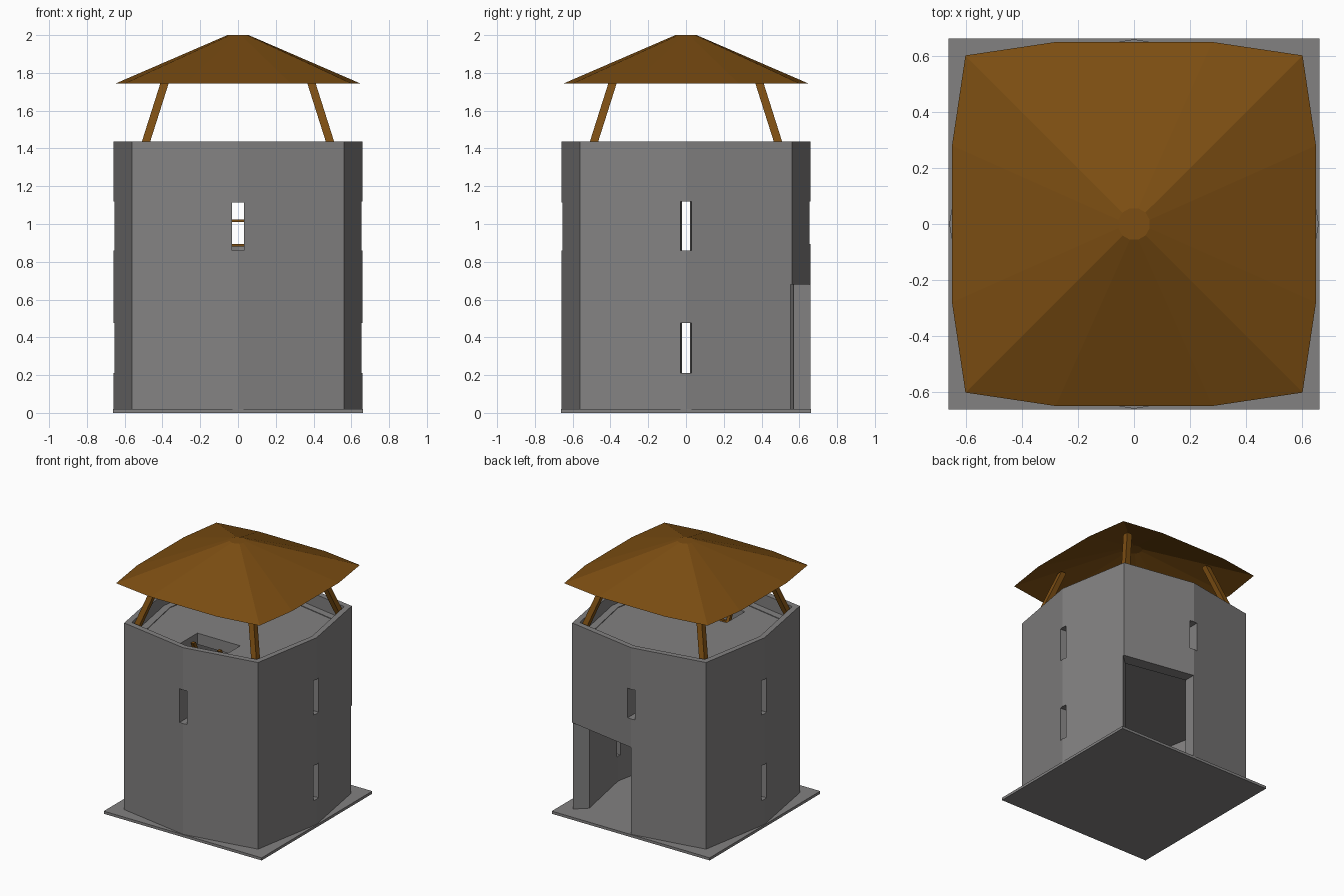
import bpy, bmesh, math
from mathutils import Vector

if "Cube" in bpy.data.objects:
    bpy.data.objects.remove(bpy.data.objects["Cube"])


def material(name, rgb):
    m = bpy.data.materials.new(name)
    m.diffuse_color = (*rgb, 1)
    m.use_nodes = True
    m.node_tree.nodes["Principled BSDF"].inputs["Base Color"].default_value = m.diffuse_color
    return m


STONE = material("grey stone", (0.225, 0.22, 0.22))
WOOD = material("brown wood", (0.20, 0.075, 0.006))


def finish(name, bm, mat, helper=False):
    bmesh.ops.recalc_face_normals(bm, faces=bm.faces)
    me = bpy.data.meshes.new(name)
    bm.to_mesh(me)
    bm.free()
    ob = bpy.data.objects.new(name, me)
    bpy.context.collection.objects.link(ob)
    me.materials.append(mat)
    if helper:
        ob.hide_render = True
        ob.hide_viewport = True
    return ob


def loft(bm, lower, upper):
    """Closed solid between two matching loops of 3D points."""
    a = [bm.verts.new(p) for p in lower]
    b = [bm.verts.new(p) for p in upper]
    n = len(a)
    for i in range(n):
        j = (i + 1) % n
        bm.faces.new((a[i], a[j], b[j], b[i]))
    bm.faces.new(a[::-1])
    bm.faces.new(b)


def prism(bm, pts, z0, z1):
    loft(bm, [(x, y, z0) for x, y in pts], [(x, y, z1) for x, y in pts])


def rect(x0, x1, y0, y1):
    return [(x0, y0), (x1, y0), (x1, y1), (x0, y1)]


def plan(inset=0.0):
    """Bulging square plan: four corners and four mid points."""
    c, m = 0.562 - inset * 0.93, 0.66 - inset
    return [(m, 0), (c, c), (0, m), (-c, c), (-m, 0), (-c, -c), (0, -m), (c, -c)]


def ring(bm, inset, z0, z1):
    loops = [[bm.verts.new((x, y, z)) for x, y in plan(i)]
             for i, z in ((0, z0), (0, z1), (inset, z1), (inset, z0))]
    for k in range(4):
        a, b = loops[k], loops[(k + 1) % 4]
        for i in range(8):
            j = (i + 1) % 8
            bm.faces.new((a[i], a[j], b[j], b[i]))


def beam(bm, p, q, wx, wy):
    """Beam with level ends between two points."""
    off = [(-wx, -wy), (wx, -wy), (wx, wy), (-wx, wy)]
    loft(bm, [(p[0] + x, p[1] + y, p[2]) for x, y in off],
         [(q[0] + x, q[1] + y, q[2]) for x, y in off])


def cut(ob, cutter):
    mod = ob.modifiers.new("cut", "BOOLEAN")
    mod.operation = "DIFFERENCE"
    mod.solver = "EXACT"
    mod.object = cutter


# Base slab
bm = bmesh.new()
prism(bm, rect(-0.663, 0.663, -0.663, 0.663), 0, 0.02)
finish("base_slab", bm, STONE)

# Tower wall
bm = bmesh.new()
ring(bm, 0.09, 0.02, 1.34)
wall = finish("tower_wall", bm, STONE)

# Window slits: narrowing ones on the sides, straight ones front and back
bm = bmesh.new()
for s in (-1, 1):
    for z0, z1 in ((0.21, 0.475), (0.86, 1.12)):
        prism(bm, [(s * 0.5, -0.013), (s * 0.66, -0.031), (s * 0.75, -0.031),
                   (s * 0.75, 0.031), (s * 0.66, 0.031), (s * 0.5, 0.013)], z0, z1)
prism(bm, rect(-0.031, 0.031, -0.8, -0.5), 0.86, 1.115)
prism(bm, rect(-0.031, 0.031, 0.5, 0.8), 0.895, 1.12)
# Doorway taking half of the back, mitred at the corner
prism(bm, [(0.002, 0.4), (0.47, 0.4), (0.47, 0.468), (0.6, 0.585),
           (0.6, 0.8), (0.002, 0.8)], 0.0, 0.68)
cut(wall, finish("opening_cutter", bm, STONE, helper=True))

# Parapet
bm = bmesh.new()
ring(bm, 0.04, 1.34, 1.437)
finish("parapet", bm, STONE)

# Middle floor
bm = bmesh.new()
prism(bm, plan(0.089), 0.69, 0.75)
finish("middle_floor", bm, STONE)

# Roof deck with hatch
bm = bmesh.new()
prism(bm, plan(0.039), 1.25, 1.335)
deck = finish("roof_deck", bm, STONE)
bm = bmesh.new()
prism(bm, rect(-0.18, 0.18, -0.45, -0.23), 1.1, 1.5)
cut(deck, finish("hatch_cutter", bm, STONE, helper=True))

# Ladder up to the hatch
bm = bmesh.new()
foot, head = Vector((0, -0.12, 0.75)), Vector((0, -0.38, 1.34))
for s in (-1, 1):
    side = Vector((s * 0.11, 0, 0))
    beam(bm, foot + side, head + side, 0.012, 0.015)
for z in (0.88, 1.01, 1.14, 1.27):
    y = foot.lerp(head, (z - 0.75) / 0.59).y
    prism(bm, rect(-0.11, 0.11, y - 0.01, y + 0.01), z, z + 0.014)
finish("ladder", bm, WOOD)

# Leaning roof posts
for name, sx, sy in (("front_left", -1, -1), ("front_right", 1, -1),
                     ("back_left", -1, 1), ("back_right", 1, 1)):
    bm = bmesh.new()
    beam(bm, (sx * 0.519, sy * 0.519, 1.335), (sx * 0.362, sy * 0.362, 1.83), 0.022, 0.022)
    finish(name + "_roof_post", bm, WOOD)

# Twelve-sided roof shell, open underneath
bm = bmesh.new()
eave, cap = [], []
for k in range(4):
    a = k * math.pi / 2
    for i, (x, y) in enumerate(((0.65, -0.28), (0.65, 0.28), (0.602, 0.602))):
        eave.append(bm.verts.new((x * math.cos(a) - y * math.sin(a),
                                  x * math.sin(a) + y * math.cos(a), 1.743)))
        t = a + math.radians(-15 + 30 * i)
        cap.append(bm.verts.new((0.058 * math.cos(t), 0.058 * math.sin(t), 2.0)))
for i in range(12):
    j = (i + 1) % 12
    bm.faces.new((eave[i], eave[j], cap[j], cap[i]))
bm.faces.new(cap)
finish("roof", bm, WOOD)
